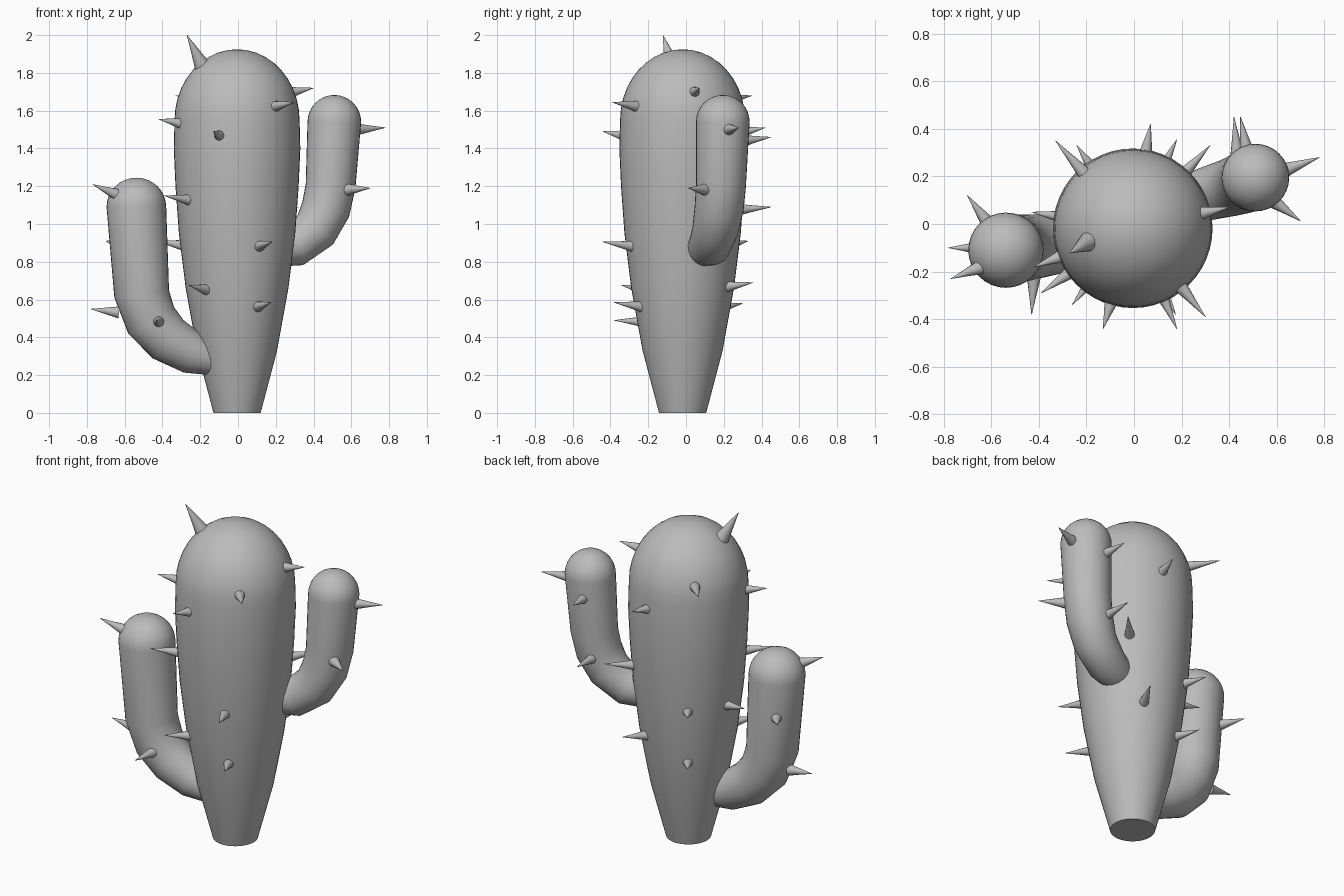
import bpy, bmesh, math
from mathutils import Vector

cube = bpy.data.objects.get("Cube")
if cube:
    bpy.data.objects.remove(cube)

grey = bpy.data.materials.new("plain_grey")
grey.use_nodes = True
grey.diffuse_color = (0.5, 0.5, 0.5, 1)
grey.node_tree.nodes["Principled BSDF"].inputs["Base Color"].default_value = (0.5, 0.5, 0.5, 1)


def tube(name, path, dome=0.0, sides=32, steps=8):
    """Skin rings along (x, y, z, radius) points; a dome of that height closes the end."""
    pts = [(Vector(p[:3]), p[3]) for p in path]
    centre, radius = pts[-1]
    if dome:
        for i in range(1, steps):
            a = math.pi / 2 * i / steps
            pts.append((centre + Vector((0, 0, dome * math.sin(a))), radius * math.cos(a)))
        tip = centre + Vector((0, 0, dome))
    bm = bmesh.new()
    rings = []
    for i, (c, r) in enumerate(pts):
        along = pts[min(i + 1, len(pts) - 1)][0] - pts[max(i - 1, 0)][0]
        if dome and i >= len(path) - 1:
            along = Vector((0, 0, 1))
        turn = Vector((0, 0, 1)).rotation_difference(along.normalized())
        angles = [math.tau * k / sides for k in range(sides)]
        rings.append([bm.verts.new(c + turn @ Vector((r * math.cos(a), r * math.sin(a), 0)))
                      for a in angles])
    for low, high in zip(rings, rings[1:]):
        for k in range(sides):
            n = (k + 1) % sides
            bm.faces.new((low[k], low[n], high[n], high[k]))
    bm.faces.new(rings[0][::-1])
    if dome:
        top = bm.verts.new(tip)
        for k in range(sides):
            bm.faces.new((rings[-1][k], rings[-1][(k + 1) % sides], top))
    else:
        bm.faces.new(rings[-1])
    mesh = bpy.data.meshes.new(name)
    bm.to_mesh(mesh)
    bm.free()
    mesh.materials.append(grey)
    obj = bpy.data.objects.new(name, mesh)
    bpy.context.collection.objects.link(obj)
    bpy.ops.object.select_all(action='DESELECT')
    obj.select_set(True)
    bpy.context.view_layer.objects.active = obj
    bpy.ops.object.shade_smooth_by_angle(angle=math.radians(40))
    return obj


def spine(name, base, tip, radius=0.032):
    """A tapered point from base to tip."""
    base, tip = Vector(base), Vector(tip)
    tube(name, [(*base, radius), (*base.lerp(tip, 0.5), radius * 0.5), (*tip, 0.001)], sides=12)


# Trunk: narrow foot, swelling upwards to a dome
AXIS = (-0.005, -0.018)
PROFILE = [(0, 0.125), (0.33, 0.212), (0.66, 0.272), (0.95, 0.308),
           (1.2, 0.326), (1.4, 0.335), (1.55, 0.331)]
tube("trunk", [(*AXIS, z, r) for z, r in PROFILE], dome=0.375, sides=48, steps=10)

# Arms: each leaves the trunk sideways and bends upwards
tube("left_arm", [(0.16, 0.08, 0.86, 0.09), (0.3, 0.125, 0.885, 0.112),
                  (0.41, 0.155, 0.97, 0.122), (0.465, 0.175, 1.08, 0.13),
                  (0.49, 0.185, 1.2, 0.132), (0.51, 0.195, 1.54, 0.142)], dome=0.143)
tube("right_arm", [(-0.11, -0.07, 0.27, 0.075), (-0.24, -0.08, 0.315, 0.112),
                   (-0.37, -0.09, 0.39, 0.13), (-0.46, -0.1, 0.49, 0.14),
                   (-0.51, -0.105, 0.63, 0.146), (-0.538, -0.11, 1.09, 0.158)], dome=0.155)


def trunk_radius(z):
    for (z0, r0), (z1, r1) in zip(PROFILE, PROFILE[1:]):
        if z <= z1:
            return r0 + (r1 - r0) * (z - z0) / (z1 - z0)
    return r1 * math.sqrt(1 - ((z - z1) / 0.375) ** 2)


# Trunk spines, given by their tips; each root lies on the trunk towards its axis
TRUNK_TIPS = [(-0.33, 0.35, 1.68), (-0.42, -0.18, 1.555), (0.4, 0.07, 1.72),
              (0.3, -0.39, 1.645), (-0.13, -0.44, 1.49), (-0.39, -0.29, 1.15),
              (-0.43, 0.05, 0.91), (0.18, -0.44, 0.905), (-0.26, -0.34, 0.675),
              (0.175, -0.38, 0.585), (0.07, 0.42, 1.51), (0.32, 0.33, 1.09),
              (0.18, 0.355, 0.69), (-0.24, 0.33, 0.91), (-0.22, 0.3, 0.58)]
for i, tip in enumerate(TRUNK_TIPS):
    z = tip[2] - 0.025
    out = Vector((tip[0] - AXIS[0], tip[1] - AXIS[1])).normalized() * (trunk_radius(z) - 0.025)
    spine(f"trunk_spine_{i + 1}", (AXIS[0] + out.x, AXIS[1] + out.y, z), tip)
spine("crown_spine", (-0.175, -0.065, 1.81), (-0.27, -0.122, 2.0), 0.05)

# Arm spines: root and tip
ARM_SPINES = {
    "right_arm_spine": [((-0.64, -0.18, 1.155), (-0.77, -0.23, 1.21)),
                        ((-0.63, -0.1, 0.532), (-0.78, -0.1, 0.55)),
                        ((-0.61, 0.0, 0.885), (-0.7, 0.12, 0.91)),
                        ((-0.42, -0.21, 0.482), (-0.43, -0.38, 0.49))],
    "left_arm_spine": [((0.63, 0.225, 1.5), (0.78, 0.28, 1.51)),
                       ((0.58, 0.1, 1.182), (0.7, 0.012, 1.19)),
                       ((0.475, 0.3, 1.44), (0.447, 0.45, 1.46)),
                       ((0.435, 0.27, 1.075), (0.42, 0.45, 1.09))]}
for name, spines in ARM_SPINES.items():
    for i, (base, tip) in enumerate(spines):
        spine(f"{name}_{i + 1}", base, tip)
